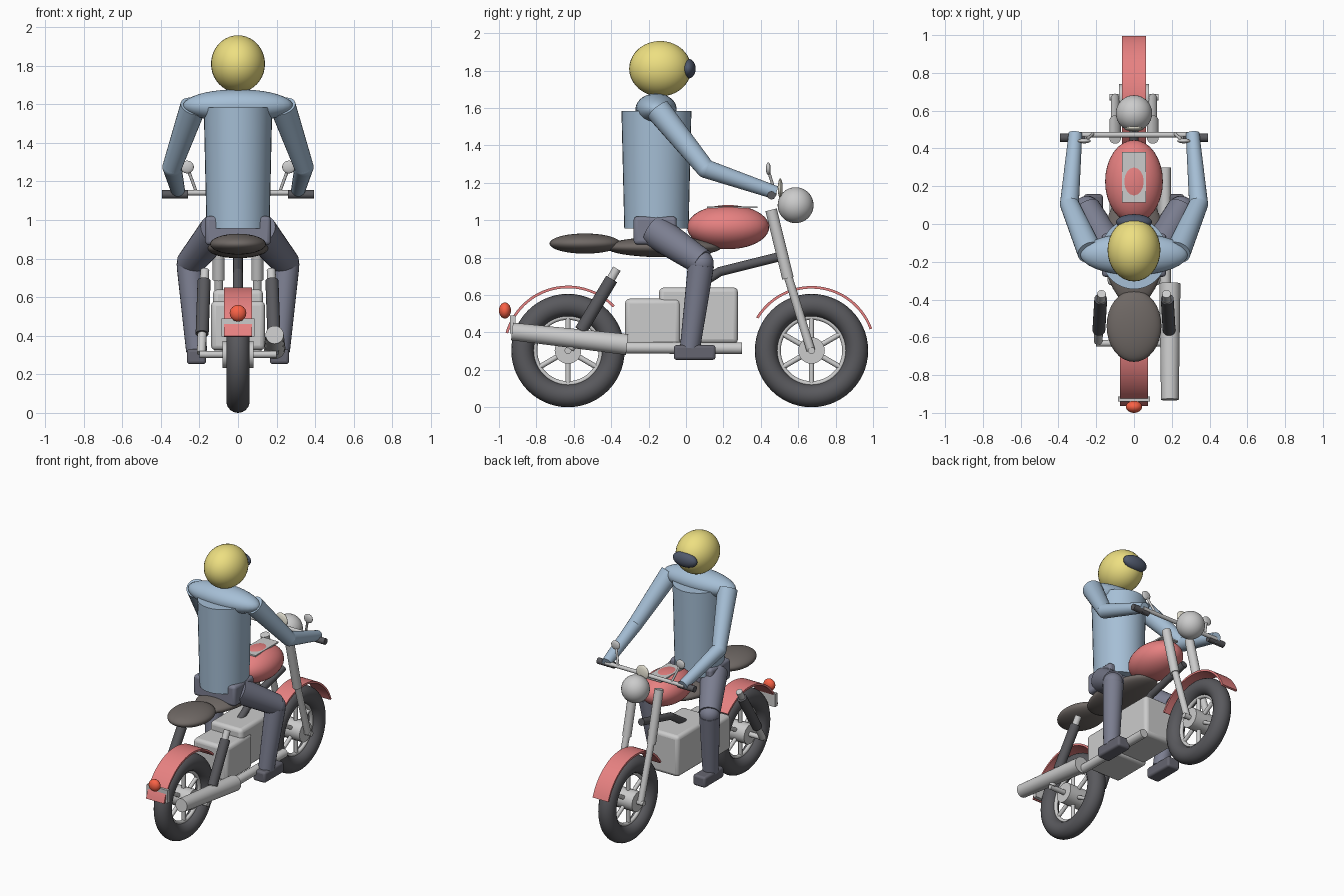
import bpy, bmesh
from math import radians, cos, sin, pi
from mathutils import Vector

if "Cube" in bpy.data.objects:
    bpy.data.objects.remove(bpy.data.objects["Cube"])


def make_mat(name, r, g, b):
    m = bpy.data.materials.new(name)
    m.diffuse_color = (r, g, b, 1)
    m.use_nodes = True
    m.node_tree.nodes["Principled BSDF"].inputs["Base Color"].default_value = m.diffuse_color
    return m


RED = make_mat("red paint", 0.80, 0.22, 0.22)
LAMP = make_mat("lamp red", 0.95, 0.12, 0.06)
BLACK = make_mat("rubber", 0.10, 0.10, 0.11)
SEAT = make_mat("leather", 0.16, 0.14, 0.13)
BLUE = make_mat("jacket blue", 0.38, 0.52, 0.67)
PANTS = make_mat("trousers", 0.20, 0.21, 0.28)
BOOT = make_mat("boot", 0.13, 0.13, 0.16)
YELLOW = make_mat("helmet yellow", 0.85, 0.74, 0.22)
VISOR = make_mat("visor dark", 0.08, 0.10, 0.15)
CREAM = make_mat("dial cream", 0.85, 0.82, 0.70)


def finish(name, mat):
    ob = bpy.context.object
    ob.name = name
    if mat:
        ob.data.materials.append(mat)
    bpy.ops.object.shade_smooth_by_angle(angle=radians(40))
    return ob


def ball(name, loc, size, mat=None):
    bpy.ops.mesh.primitive_uv_sphere_add(segments=32, ring_count=20, location=loc)
    bpy.context.object.scale = size
    bpy.ops.object.transform_apply(location=False, rotation=False)
    return finish(name, mat)


def rod(name, a, b, r1, r2=None, mat=None, n=24):
    a, b = Vector(a), Vector(b)
    d = b - a
    bpy.ops.mesh.primitive_cone_add(vertices=n, radius1=r1, radius2=r1 if r2 is None else r2,
                                    depth=d.length, location=(a + b) / 2,
                                    rotation=d.to_track_quat('Z', 'Y').to_euler())
    return finish(name, mat)


def box(name, lo, hi, mat=None, bevel=0.0):
    lo, hi = Vector(lo), Vector(hi)
    bpy.ops.mesh.primitive_cube_add(size=1, location=(lo + hi) / 2)
    ob = bpy.context.object
    ob.scale = hi - lo
    bpy.ops.object.transform_apply(location=False, rotation=False)
    finish(name, mat)
    if bevel:
        m = ob.modifiers.new("bevel", 'BEVEL')
        m.width, m.segments = bevel, 3
    return ob


def ring(name, y, R, r, mat=None):
    bpy.ops.mesh.primitive_torus_add(major_radius=R, minor_radius=r, major_segments=56,
                                     minor_segments=18, location=(0, y, WZ),
                                     rotation=(0, pi / 2, 0))
    return finish(name, mat)


def fender(name, y, R, half, a0, a1, n=28):
    bm = bmesh.new()
    rows = []
    for i in range(n + 1):
        a = radians(a0 + (a1 - a0) * i / n)
        rows.append([bm.verts.new((s * half, y + r * cos(a), WZ + r * sin(a)))
                     for s, r in ((-1, R), (1, R), (1, R - 0.014), (-1, R - 0.014))])
    for p, q in zip(rows, rows[1:]):
        for k in range(4):
            bm.faces.new((p[k], p[(k + 1) % 4], q[(k + 1) % 4], q[k]))
    bm.faces.new(rows[0])
    bm.faces.new(rows[-1])
    bmesh.ops.recalc_face_normals(bm, faces=bm.faces)
    me = bpy.data.meshes.new(name)
    bm.to_mesh(me)
    bm.free()
    ob = bpy.data.objects.new(name, me)
    bpy.context.collection.objects.link(ob)
    bpy.ops.object.select_all(action='DESELECT')
    bpy.context.view_layer.objects.active = ob
    ob.select_set(True)
    return finish(name, RED)


# wheels
WZ, REAR, FRONT = 0.303, -0.631, 0.671
for tag, y, ax in (("rear", REAR, 0.2), ("front", FRONT, 0.13)):
    ring(tag + "_tyre", y, 0.242, 0.061, BLACK)
    ring(tag + "_rim", y, 0.178, 0.014)
    rod(tag + "_hub", (-0.08, y, WZ), (0.08, y, WZ), 0.071)
    rod(tag + "_axle", (-ax, y, WZ), (ax, y, WZ), 0.018)
    for k in range(6):
        a = k * pi / 3 + pi / 6
        c, s = cos(a), sin(a)
        rod(tag + "_spoke", (0, y + 0.05 * c, WZ + 0.05 * s),
            (0, y + 0.178 * c, WZ + 0.178 * s), 0.014, n=12)

# fenders, plate bracket and tail light
fender("front_fender", FRONT, 0.345, 0.063, 20, 149)
fender("rear_fender", REAR, 0.347, 0.073, 44, 164)
box("plate_bracket", (-0.085, -0.94, 0.395), (0.085, -0.912, 0.49))
ball("tail_light", (0, -0.968, 0.517), (0.043, 0.032, 0.043), LAMP)

# engine, frame and exhaust
box("engine", (-0.13, -0.144, 0.34), (0.13, 0.278, 0.64), bevel=0.025)
box("gearbox", (-0.14, -0.326, 0.325), (0.14, -0.03, 0.58), bevel=0.025)
pts = [(0, 0.52, 0.81), (0, 0.18, 0.725), (0, 0.02, 0.62)]
for a, b in zip(pts, pts[1:]):
    rod("frame_tube", a, b, 0.025, mat=BLACK)
ball("frame_joint", pts[1], (0.025,) * 3, BLACK)
rod("exhaust_pipe", (0.165, -0.35, 0.318), (0.165, 0.3, 0.315), 0.031)
rod("muffler", (0.19, -0.315, 0.335), (0.19, -0.93, 0.405), 0.056, 0.047, n=32)

# seat and tank
ball("rear_seat", (0, -0.54, 0.875), (0.145, 0.19, 0.054), SEAT)
ball("main_seat", (0, -0.12, 0.856), (0.16, 0.31, 0.054), SEAT)
ball("fuel_tank", (0, 0.225, 0.963), (0.153, 0.22, 0.118), RED)
box("tank_panel", (-0.063, 0.113, 1.064), (0.063, 0.382, 1.074))

# handlebar, gauge and headlight
ball("headlight", (0, 0.586, 1.08), (0.096,) * 3)
ball("gauge", (0, 0.504, 1.17), (0.05, 0.013, 0.053), CREAM)
rod("handlebar", (-0.32, 0.472, 1.142), (0.32, 0.472, 1.142), 0.014)

# rider trunk and head
torso = rod("torso", (0, -0.158, 0.955), (0, -0.158, 1.583), 0.172, 0.187, BLUE, 36)
torso.scale = (0.95, 1, 1)
ball("shoulders", (0, -0.16, 1.593), (0.285, 0.11, 0.085), BLUE)
ball("helmet", (0, -0.138, 1.81), (0.14, 0.166, 0.148), YELLOW)
ball("visor", (0, 0.01, 1.81), (0.095, 0.042, 0.053), VISOR)
box("hips", (-0.17, -0.28, 0.87), (0.17, -0.05, 1.02), PANTS, 0.02)

# paired parts, one set per side
for s in (-1, 1):
    # fork, shock absorber
    rod("upper_fork", (s * .1, .455, 1.055), (s * .1, .545, .69), 0.031)
    rod("lower_fork", (s * .1, .53, .75), (s * .1, .668, .303), 0.023)
    rod("shock_rod", (s * .19, -.62, .31), (s * .172, -.37, .74), 0.023)
    rod("shock_sleeve", (s * .186, -.562, .41), (s * .176, -.398, .685), 0.034, mat=BLACK)
    # grip and mirror
    rod("grip", (s * .26, .457, 1.133), (s * .393, .457, 1.133), 0.022, mat=BLACK)
    rod("mirror_stem", (s * .215, .478, 1.142), (s * .258, .442, 1.26), 0.008, n=12)
    ball("mirror", (s * .264, .44, 1.275), (0.035, 0.013, 0.033))
    # arm
    elbow = (s * .342, .105, 1.275)
    rod("upper_arm", (s * .232, -.15, 1.59), elbow, 0.068, 0.05, BLUE)
    ball("elbow", elbow, (0.05,) * 3, BLUE)
    rod("forearm", elbow, (s * .31, .48, 1.147), 0.05, 0.036, BLUE)
    # leg
    rod("thigh", (s * .11, -.17, .945), (s * .25, .085, .775), 0.092, 0.072, PANTS)
    ball("knee", (s * .25, .08, .77), (0.068,) * 3, PANTS)
    rod("shin", (s * .248, .08, .76), (s * .215, .022, .32), 0.07, 0.054, PANTS)
    x = sorted((s * .165, s * .265))
    box("boot", (x[0], -.065, .253), (x[1], .158, .332), BOOT, 0.015)
